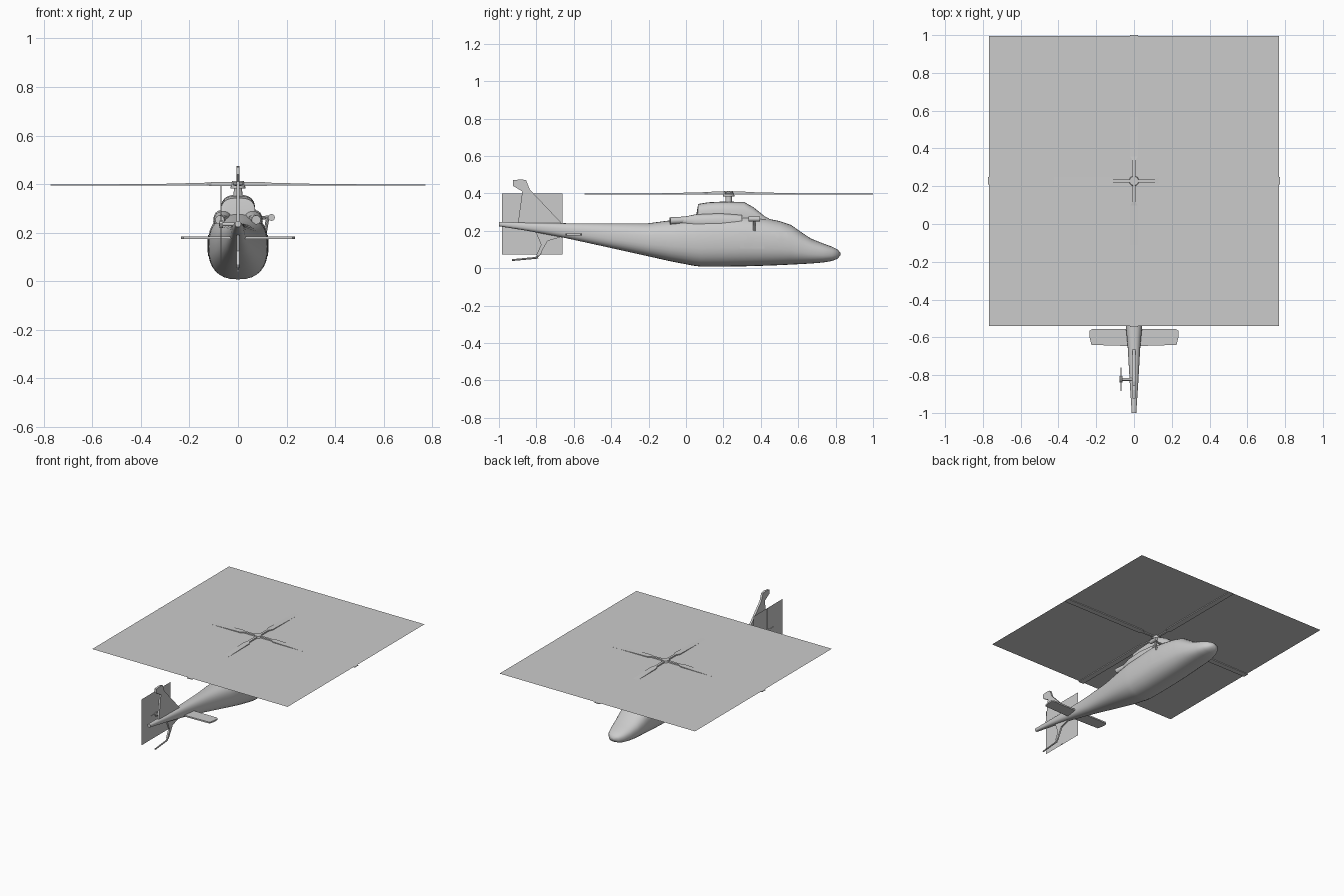
import bpy, bmesh, math
from mathutils import Vector, Matrix

if "Cube" in bpy.data.objects:
    bpy.data.objects.remove(bpy.data.objects["Cube"])

grey = bpy.data.materials.new("pale_grey")
grey.diffuse_color = (0.6, 0.6, 0.6, 1)
grey.use_nodes = True
grey.node_tree.nodes["Principled BSDF"].inputs["Base Color"].default_value = grey.diffuse_color


def finish(name, bm, smooth=None):
    bmesh.ops.recalc_face_normals(bm, faces=bm.faces)
    me = bpy.data.meshes.new(name)
    bm.to_mesh(me)
    bm.free()
    me.materials.append(grey)
    ob = bpy.data.objects.new(name, me)
    bpy.context.collection.objects.link(ob)
    if smooth:
        bpy.ops.object.select_all(action='DESELECT')
        ob.select_set(True)
        bpy.context.view_layer.objects.active = ob
        bpy.ops.object.shade_smooth_by_angle(angle=math.radians(smooth))
    return ob


def loft(name, stations, power, n=28, x=0.0, smooth=45):
    """Skin rounded sections given as (y, bottom, top, half width)."""
    bm = bmesh.new()
    rings = []
    for y, zb, zt, w in stations:
        ring = []
        for i in range(n):
            a = math.tau * i / n
            c, s = math.cos(a), math.sin(a)
            px = math.copysign(abs(c) ** (2 / power), c) * w
            pz = math.copysign(abs(s) ** (2 / power), s) * (zt - zb) / 2
            ring.append(bm.verts.new((x + px, y, (zt + zb) / 2 + pz)))
        rings.append(ring)
    for a, b in zip(rings, rings[1:]):
        for i in range(n):
            bm.faces.new((a[i], a[(i + 1) % n], b[(i + 1) % n], b[i]))
    bm.faces.new(rings[0])
    bm.faces.new(rings[-1])
    return finish(name, bm, smooth)


def prism(name, outline, axis, centre, thick):
    """Extrude a flat outline along axis (0 = x with yz points, 2 = z with xy points)."""
    bm = bmesh.new()
    sides = []
    for d in (-thick / 2, thick / 2):
        pts = [(centre + d, a, b) if axis == 0 else (a, b, centre + d) for a, b in outline]
        sides.append([bm.verts.new(p) for p in pts])
    lo, hi = sides
    bm.faces.new(lo)
    bm.faces.new(hi)
    for i in range(len(lo)):
        j = (i + 1) % len(lo)
        bm.faces.new((lo[i], lo[j], hi[j], hi[i]))
    return finish(name, bm)


def rod(name, p, q, r1, r2=None, n=12):
    p, q = Vector(p), Vector(q)
    bm = bmesh.new()
    rot = (q - p).to_track_quat('Z', 'Y').to_matrix().to_4x4()
    bmesh.ops.create_cone(bm, cap_ends=True, segments=n, radius1=r1,
                          radius2=r1 if r2 is None else r2, depth=(q - p).length,
                          matrix=Matrix.Translation((p + q) / 2) @ rot)
    return finish(name, bm, 40)


def quad(name, pts):
    bm = bmesh.new()
    bm.faces.new([bm.verts.new(p) for p in pts])
    return finish(name, bm)


# Body and tail boom in one skin
body = loft("fuselage", [
    (-1.00, .224, .248, .012), (-.85, .200, .243, .022), (-.64, .160, .240, .034),
    (-.42, .112, .240, .055), (-.20, .063, .240, .090), (-.08, .036, .256, .108),
    (.04, .013, .274, .120), (.08, .008, .278, .122), (.20, .008, .284, .124),
    (.32, .010, .284, .124), (.42, .013, .268, .121), (.50, .016, .252, .116),
    (.56, .019, .232, .110), (.62, .022, .190, .102), (.67, .025, .157, .093),
    (.73, .030, .133, .080), (.78, .038, .115, .062), (.81, .050, .100, .040),
    (.825, .068, .084, .012)], 2.45, 32, smooth=60)

# Raised housing below the rotor
loft("rotor_fairing", [
    (.055, .20, .285, .074), (.065, .20, .343, .072), (.12, .20, .352, .072),
    (.20, .20, .356, .072), (.31, .20, .354, .069), (.36, .20, .326, .066),
    (.42, .20, .278, .056), (.47, .20, .250, .040)], 3.0, 24)

# Engine cowls and exhausts
for s, side in ((1, "right"), (-1, "left")):
    loft(side + "_engine_cowl", [
        (-.02, .235, .272, .020), (.05, .21, .288, .036), (.18, .20, .294, .040),
        (.30, .21, .285, .030)], 2.4, 16, x=s * .062)
    rod(side + "_exhaust", (s * .075, -.085, .253), (s * .06, .02, .258), .019)

# Thin windows and doors pressed onto the body sides
def side_panel(name, s, y0, y1, z0, z1, slant):
    bm = bmesh.new()
    bmesh.ops.create_grid(bm, x_segments=8, y_segments=6, size=.5)
    for v in bm.verts:
        u, t = v.co.x + .5, v.co.y + .5
        v.co = (s * .3, y0 + (y1 - y0) * u - slant * t, z0 + (z1 - z0) * t)
    ob = finish(name, bm, 40)
    wrap = ob.modifiers.new("press", 'SHRINKWRAP')
    wrap.target = body
    wrap.wrap_method = 'PROJECT'
    wrap.use_project_x = True
    wrap.use_project_y = wrap.use_project_z = False
    wrap.use_negative_direction = wrap.use_positive_direction = True
    wrap.project_limit = .3
    wrap.offset = .002


for s, side in ((1, "right"), (-1, "left")):
    side_panel(side + "_cabin_window", s, .29, .42, .105, .19, .01)
    side_panel(side + "_cockpit_window", s, .495, .555, .115, .19, .015)

# Tail fins, stabiliser and skid
prism("upper_fin", [(-.66, .235), (-.835, .42), (-.855, .47), (-.88, .475), (-.925, .470),
                    (-.925, .44), (-.875, .41), (-.90, .23)], 0, 0, .014)
prism("lower_fin", [(-.64, .175), (-.74, .145), (-.785, .065), (-.80, .07),
                    (-.775, .125), (-.81, .21)], 0, 0, .012)
rod("tail_skid_front", (0, -.775, .085), (0, -.80, .056), .006, n=8)
rod("tail_skid", (0, -.79, .056), (0, -.93, .043), .005, n=8)
prism("stabiliser", [(-.235, -.565), (-.22, -.555), (.22, -.555), (.235, -.565),
                     (.235, -.60), (.225, -.64), (.06, -.645), (-.06, -.645),
                     (-.225, -.64), (-.235, -.60)], 2, .179, .010)

# Tail rotor with its flat disc card
tx, ty, tz = -.07, -.822, .235
quad("tail_rotor_card", [(tx, ty - .163, tz - .163), (tx, ty + .163, tz - .163),
                         (tx, ty + .163, tz + .163), (tx, ty - .163, tz + .163)])
rod("tail_rotor_shaft", (-.078, ty, tz), (0, ty, tz), .008)
rod("tail_rotor_hub", (-.076, ty, tz), (-.062, ty, tz), .016)
prism("tail_rotor_blade", [(ty - .012, tz - .16), (ty + .012, tz - .16),
                           (ty + .012, tz + .16), (ty - .012, tz + .16)], 0, tx, .005)
prism("tail_rotor_crossbar", [(ty - .062, tz - .006), (ty + .062, tz - .006),
                              (ty + .062, tz + .006), (ty - .062, tz + .006)], 0, tx, .005)

# Main rotor: mast, hub, four tapering blades and flat disc card
ry, rz = .228, .400
rod("mast", (0, ry, .34), (0, ry, .40), .019, .016, 16)
rod("swash_plate", (0, ry, .382), (0, ry, .390), .030, n=16)
rod("hub", (0, ry, .388), (0, ry, .413), .029, .024, 16)
for k in range(4):
    bm = bmesh.new()
    rings = []
    for r, w, lo, hi in ((.02, .008, .393, .410), (.11, .008, .393, .408),
                         (.13, .020, .394, .406), (.34, .020, .394, .4005),
                         (.772, .020, .394, .398)):
        rings.append([bm.verts.new(p) for p in ((r, -w, lo), (r, w, lo), (r, w, hi), (r, -w, hi))])
    for a, b in zip(rings, rings[1:]):
        for i in range(4):
            bm.faces.new((a[i], a[(i + 1) % 4], b[(i + 1) % 4], b[i]))
    bm.faces.new(rings[0])
    bm.faces.new(rings[-1])
    bm.transform(Matrix.Translation((0, ry, 0)) @ Matrix.Rotation(k * math.pi / 2, 4, 'Z'))
    finish("rotor_blade", bm)
quad("rotor_card", [(-.768, ry - .768, rz), (.768, ry - .768, rz),
                    (.768, ry + .768, rz), (-.768, ry + .768, rz)])

# Rescue hoist on the right side
rod("hoist_arm", (.07, .365, .258), (.14, .365, .266), .007, n=8)
rod("hoist_drum", (.138, .335, .263), (.138, .395, .263), .014)
rod("hoist_post", (.112, .365, .20), (.122, .365, .262), .007, n=8)
